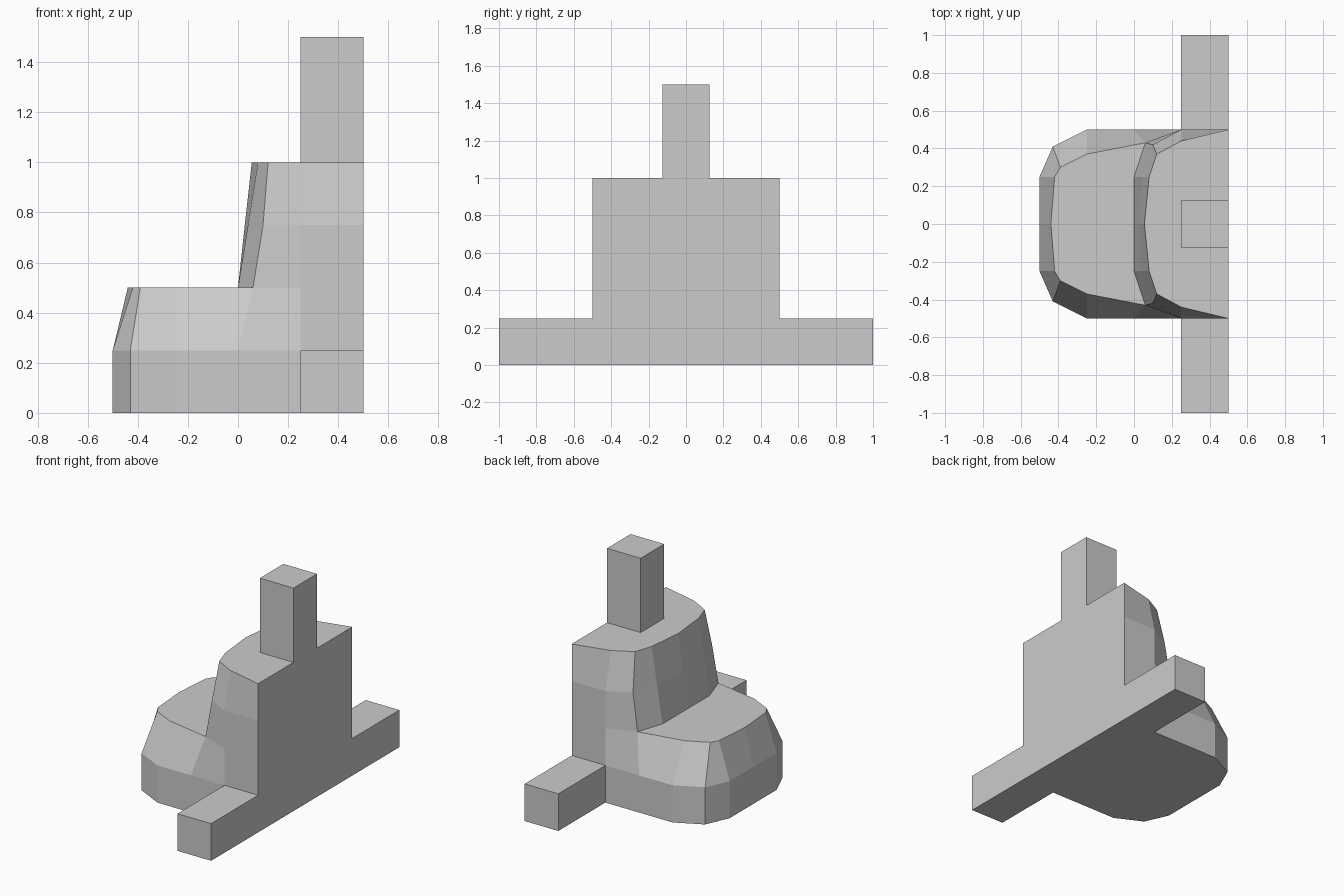
import bpy, bmesh

if "Cube" in bpy.data.objects:
    bpy.data.objects.remove(bpy.data.objects["Cube"])


def make_object(name, bm):
    bmesh.ops.recalc_face_normals(bm, faces=bm.faces)
    mesh = bpy.data.meshes.new(name)
    bm.to_mesh(mesh)
    bm.free()
    obj = bpy.data.objects.new(name, mesh)
    bpy.context.collection.objects.link(obj)


def box(name, lo, hi):
    bm = bmesh.new()
    bmesh.ops.create_cube(bm, size=1)
    for v in bm.verts:
        v.co = [(a + b) / 2 + c * (b - a) for a, b, c in zip(lo, hi, v.co)]
    make_object(name, bm)


def loft(name, levels):
    """Stack half outlines (z, [(x, y)...]), each mirrored across y = 0."""
    bm = bmesh.new()
    rings = []
    for z, half in levels:
        outline = half + [(x, -y) for x, y in reversed(half) if y > 0]
        rings.append([bm.verts.new((x, y, z)) for x, y in outline])
    n = len(rings[0])
    for a, b in zip(rings, rings[1:]):
        for i in range(n):
            j = (i + 1) % n
            bm.faces.new((a[i], a[j], b[j], b[i]))
    bm.faces.new(rings[0])
    bm.faces.new(rings[-1])
    make_object(name, bm)


# Wide rounded lower tier
foot = [(.5, .5), (.25, .5), (0, .5), (-.25, .5), (-.43, .41), (-.5, .25), (-.5, 0)]
loft("lower_tier", [
    (0, foot),
    (.25, foot),
    (.5, [(.5, .5), (.25, .5), (.06, .43), (-.25, .37), (-.39, .30), (-.42, .25), (-.44, 0)]),
])

# Shorter tapered upper tier
loft("upper_tier", [
    (.5, [(.5, .5), (.25, .5), (.06, .43), (0, .25), (0, 0)]),
    (.75, [(.5, .5), (.25, .5), (.10, .42), (.04, .25), (.027, 0)]),
    (1, [(.5, .5), (.25, .44), (.12, .37), (.08, .25), (.055, 0)]),
])

# Square post on top
box("top_post", (.25, -.125, 1), (.5, .125, 1.5))

# Side arms along the back edge
for name, y0, y1 in (("left_arm", -1, -.5), ("right_arm", .5, 1)):
    box(name, (.25, y0, 0), (.5, y1, .25))
